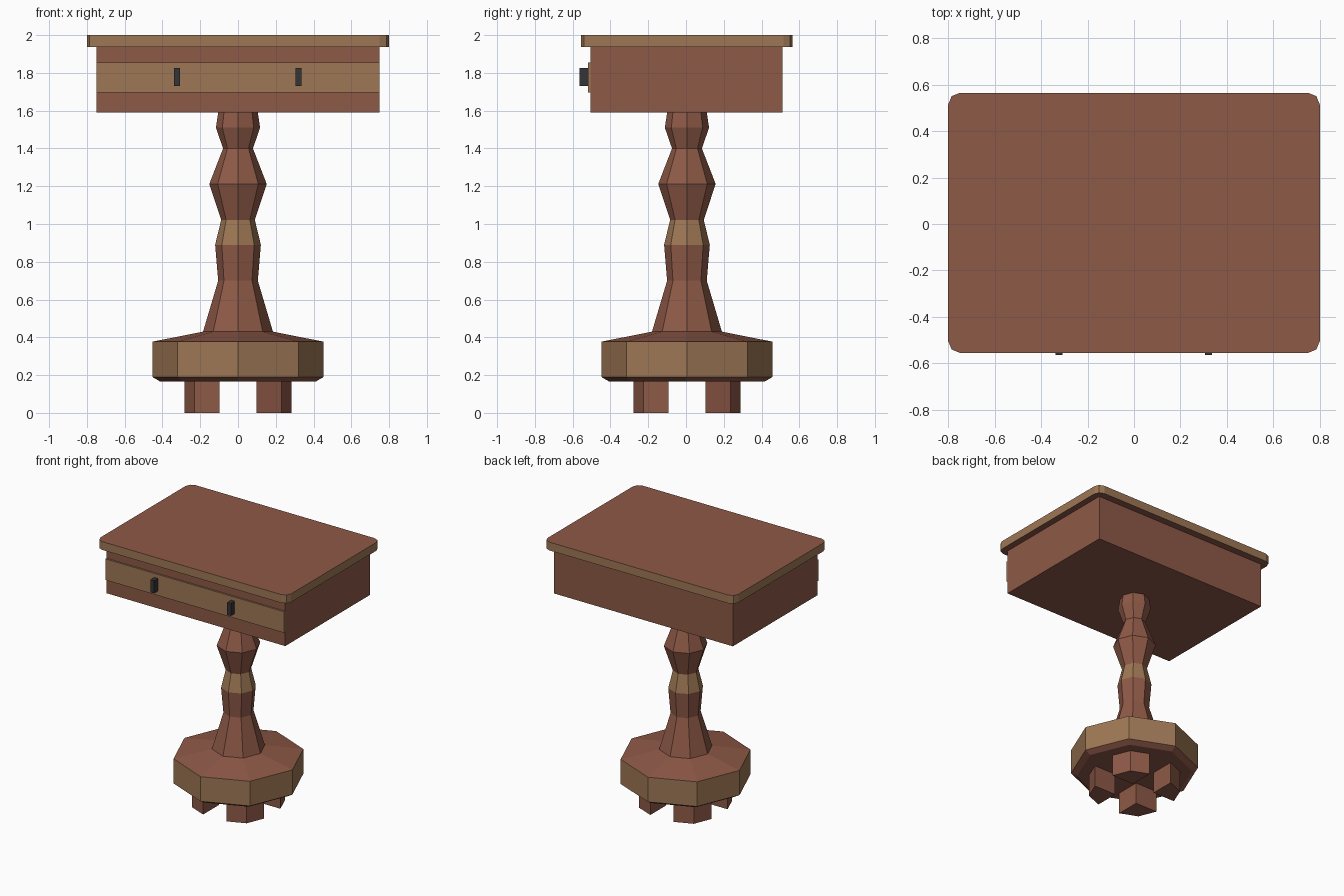
import bpy, bmesh, math

if "Cube" in bpy.data.objects:
    bpy.data.objects.remove(bpy.data.objects["Cube"])

CY = 0.005  # depth centre of the table body


def material(name, rgb):
    m = bpy.data.materials.new(name)
    m.diffuse_color = (*rgb, 1)
    m.use_nodes = True
    m.node_tree.nodes["Principled BSDF"].inputs["Base Color"].default_value = m.diffuse_color
    return m


BROWN = material("brown_wood", (0.27, 0.10, 0.063))
TAN = material("tan_wood", (0.34, 0.185, 0.09))
DARK = material("dark_metal", (0.035, 0.035, 0.038))


def finish(name, bm, mats):
    bmesh.ops.recalc_face_normals(bm, faces=bm.faces)
    me = bpy.data.meshes.new(name)
    bm.to_mesh(me)
    bm.free()
    for m in mats:
        me.materials.append(m)
    ob = bpy.data.objects.new(name, me)
    bpy.context.collection.objects.link(ob)
    return ob


def prism(name, outline, z0, z1, mats, side_index=0):
    bm = bmesh.new()
    lo = [bm.verts.new((x, y, z0)) for x, y in outline]
    hi = [bm.verts.new((x, y, z1)) for x, y in outline]
    bm.faces.new(lo)
    bm.faces.new(hi)
    for i in range(len(lo)):
        j = (i + 1) % len(lo)
        bm.faces.new((lo[i], lo[j], hi[j], hi[i])).material_index = side_index
    return finish(name, bm, mats)


def box(name, x0, x1, y0, y1, z0, z1, mat):
    return prism(name, [(x0, y0), (x1, y0), (x1, y1), (x0, y1)], z0, z1, [mat])


# Tabletop with rounded corners and a tan rim
R, HX, HY = 0.05, 0.80, 0.56
outline = []
for k, (sx, sy) in enumerate([(1, 1), (-1, 1), (-1, -1), (1, -1)]):
    for s in range(3):
        a = math.radians(90 * k + 45 * s)
        outline.append((sx * (HX - R) + R * math.cos(a),
                        CY + sy * (HY - R) + R * math.sin(a)))
prism("tabletop", outline, 1.937, 2.0, [BROWN, TAN], 1)

# Drawer case, drawer front and handles
box("drawer_case", -0.75, 0.75, -0.505, 0.51, 1.59, 1.937, BROWN)
box("drawer_front", -0.75, 0.75, -0.518, -0.505, 1.695, 1.855, TAN)
for side, x in (("left", -0.323), ("right", 0.32)):
    box(side + "_handle", x - 0.015, x + 0.015, -0.565, -0.518, 1.73, 1.825, DARK)

# Turned eight-sided pedestal: (radius, height, material of the band above)
profile = [(0.41, 0.165, 0), (0.453, 0.19, 1), (0.453, 0.377, 0),
           (0.185, 0.43, 0), (0.105, 0.70, 0), (0.121, 0.89, 1),
           (0.089, 1.022, 0), (0.152, 1.212, 0), (0.079, 1.40, 0),
           (0.117, 1.51, 0), (0.105, 1.59, 0)]
bm = bmesh.new()
rings = [[bm.verts.new((r * math.cos(i * math.pi / 4),
                        CY + r * math.sin(i * math.pi / 4), z))
          for i in range(8)] for r, z, _ in profile]
bm.faces.new(rings[0])
bm.faces.new(rings[-1])
for (a, b), (_, _, idx) in zip(zip(rings, rings[1:]), profile):
    for i in range(8):
        j = (i + 1) % 8
        bm.faces.new((a[i], a[j], b[j], b[i])).material_index = idx
finish("pedestal", bm, [BROWN, TAN])

# Four feet: quarters of an octagon parted by a cross-shaped gap
foot = [(0.097, 0.097), (0.284, 0.097), (0.23, 0.23), (0.097, 0.284)]
for fb, sy in (("front", -1), ("back", 1)):
    for lr, sx in (("left", -1), ("right", 1)):
        prism(f"{fb}_{lr}_foot", [(sx * x, CY + sy * y) for x, y in foot],
              0.0, 0.165, [BROWN])
